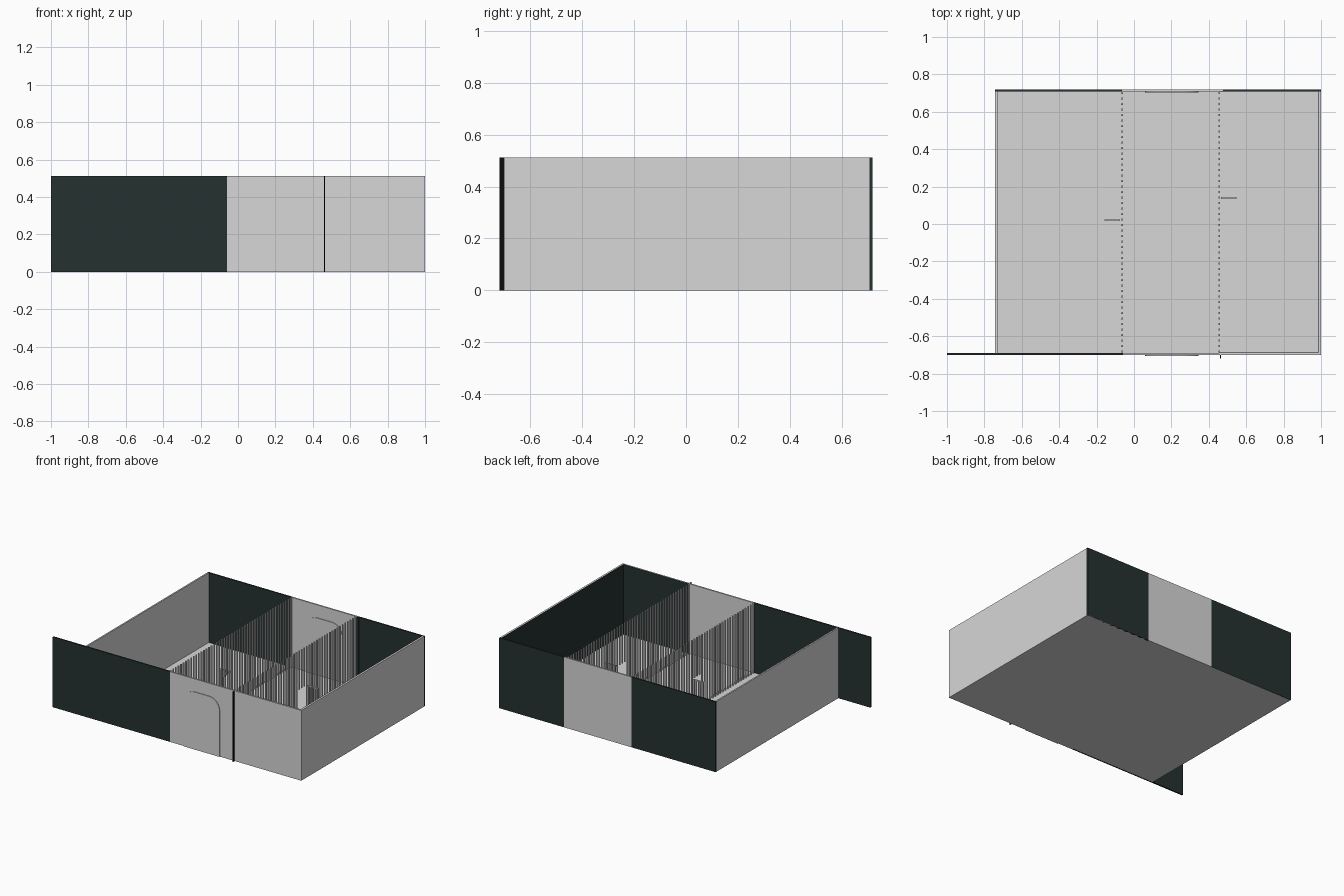
import bpy, bmesh, math
from mathutils import Matrix, Vector

if "Cube" in bpy.data.objects:
    bpy.data.objects.remove(bpy.data.objects["Cube"])


def material(name, rgb):
    m = bpy.data.materials.new(name)
    m.diffuse_color = (*rgb, 1)
    m.use_nodes = True
    m.node_tree.nodes["Principled BSDF"].inputs["Base Color"].default_value = m.diffuse_color
    return m


LIGHT = material("light_grey", (0.68, 0.68, 0.68))
DARK = material("dark_green_grey", (0.018, 0.031, 0.030))
BLACK = material("black", (0.004, 0.004, 0.004))


def finish(name, bm, mat):
    bmesh.ops.recalc_face_normals(bm, faces=bm.faces)
    me = bpy.data.meshes.new(name)
    bm.to_mesh(me)
    bm.free()
    me.materials.append(mat)
    ob = bpy.data.objects.new(name, me)
    bpy.context.collection.objects.link(ob)
    return ob


def add_box(bm, x0, x1, y0, y1, z0, z1):
    size = Vector((x1 - x0, y1 - y0, z1 - z0))
    mid = Vector((x0 + x1, y0 + y1, z0 + z1)) / 2
    bmesh.ops.create_cube(bm, size=1, matrix=Matrix.Translation(mid) @ Matrix.Diagonal((*size, 1)))


def box(name, mat, *dims):
    bm = bmesh.new()
    add_box(bm, *dims)
    return finish(name, bm, mat)


def add_bar(bm, x, y, z0, z1, r=0.006):
    bmesh.ops.create_cone(bm, cap_ends=True, segments=8, radius1=r, radius2=r, depth=z1 - z0,
                          matrix=Matrix.Translation((x, y, (z0 + z1) / 2)))


# Main dimensions
H, T = 0.511, 0.011
L, R, F, B = -0.742, 0.998, -0.701, 0.719
P1, P2 = -0.064, 0.455          # the two barred partitions

# Floor and side walls
box("floor", LIGHT, L, R, F, B, 0, 0.004)
box("left_wall", LIGHT, L, L + T, F + T, B - T, 0, H)
box("right_wall", LIGHT, R - T, 1.0, F + T, B - T, 0, H)
box("right_wall_lining", DARK, R - T - 0.002, R - T, F + T, B - T, 0.004, H)

# Front wall: dark on the left with an overhang, light on the right
box("front_wall_dark", DARK, -1.0, -0.058, F, F + T, 0, H)
box("front_wall_light", LIGHT, -0.058, 1.0, F, F + T, 0, H)
box("front_wall_lining", DARK, P2, R - T, F + T, F + T + 0.002, 0.004, H)

# Back wall: dark, light, dark
box("back_wall_left", DARK, L, -0.063, B - T, B, 0, H)
box("back_wall_middle", LIGHT, -0.063, 0.477, B - T, B, 0, H)
box("back_wall_right", DARK, 0.477, 1.0, B - T, B, 0, H)
box("back_wall_lining", DARK, P2, 0.477, B - T - 0.002, B - T, 0.004, H)

# Thin upright strip on the front
box("front_strip", BLACK, 0.461, 0.464, -0.719, F, 0, H)


# Door slabs with rounded upper corners
def door_slab(name, y, x0=0.06, x1=0.345, top=0.418, r=0.085, depth=0.006):
    pts = [(x0, 0.0), (x1, 0.0)]
    for cx, start in ((x1 - r, 0), (x0 + r, 90)):
        for i in range(9):
            a = math.radians(start + i * 90 / 8)
            pts.append((cx + r * math.cos(a), top - r + r * math.sin(a)))
    bm = bmesh.new()
    face = bm.faces.new([bm.verts.new((px, y, pz)) for px, pz in pts])
    ext = bmesh.ops.extrude_face_region(bm, geom=[face])
    moved = [v for v in ext["geom"] if isinstance(v, bmesh.types.BMVert)]
    bmesh.ops.translate(bm, vec=(0, -depth, 0), verts=moved)
    faces = [f for f in bm.faces if f.is_valid]
    bmesh.ops.recalc_face_normals(bm, faces=faces)
    finish(name, bm, LIGHT)


door_slab("front_door", F + 0.001)
door_slab("back_door", B - T + 0.001)


# Barred partitions, each with a small gate swung open
def partition(name, x, hinge, side, gap=0.09, gate_h=0.23):
    count = 48
    bm = bmesh.new()
    for i in range(count):
        y = F + T + 0.008 + i * (B - F - 2 * T - 0.016) / (count - 1)
        opening = hinge - gap < y < hinge - 0.003
        add_bar(bm, x, y, gate_h if opening else 0.004, H)
    finish(name + "_bars", bm, LIGHT)
    gate = bmesh.new()
    for i in range(5):
        add_bar(gate, x + side * (0.015 + i * 0.018), hinge, 0.006, gate_h, 0.005)
    xa, xb = sorted((x + side * 0.01, x + side * 0.093))
    for z in (0.006, gate_h - 0.006):
        add_box(gate, xa, xb, hinge - 0.005, hinge + 0.005, z, z + 0.008)
    finish(name + "_gate", gate, LIGHT)


partition("left_partition", P1, 0.02, -1)
partition("right_partition", P2, 0.14, 1)
